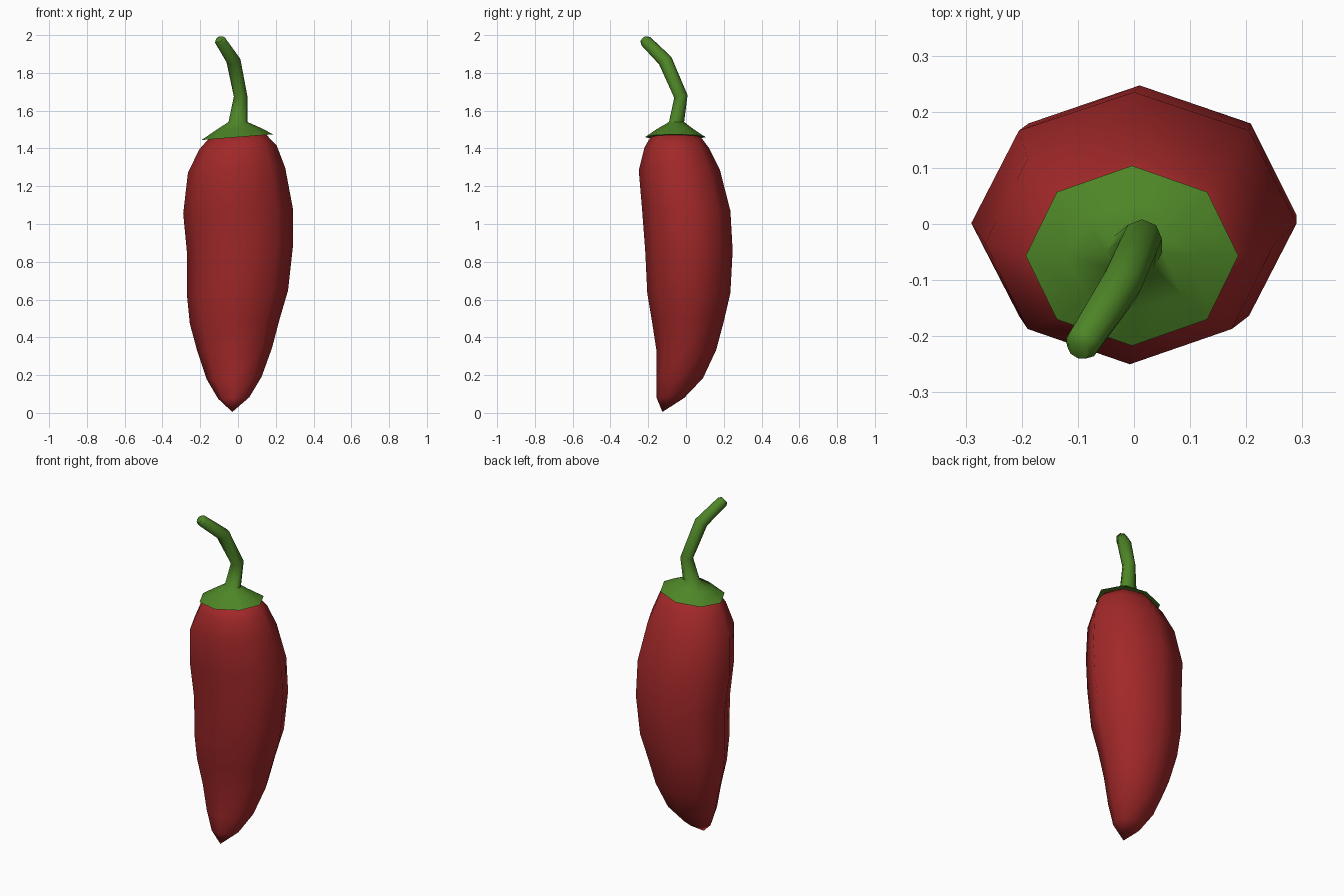
import bpy, bmesh, math
from mathutils import Vector

if "Cube" in bpy.data.objects:
    bpy.data.objects.remove(bpy.data.objects["Cube"])

SIDES = 8


def material(name, rgb):
    m = bpy.data.materials.new(name)
    m.diffuse_color = (*rgb, 1.0)
    m.use_nodes = True
    m.node_tree.nodes["Principled BSDF"].inputs["Base Color"].default_value = m.diffuse_color
    return m


def ellipse(x0, x1, y0, y1, z, tilt):
    """Eight-sided ring spanning the given extents, rising towards +x by tilt."""
    cx, cy, rx, ry = (x0 + x1) / 2, (y0 + y1) / 2, (x1 - x0) / 2, (y1 - y0) / 2
    pts = []
    for i in range(SIDES):
        a = 2 * math.pi * i / SIDES
        x = cx + rx * math.cos(a)
        pts.append(Vector((x, cy + ry * math.sin(a), z + tilt * x)))
    return pts


def tube_ring(center, axis, r):
    """Eight-sided ring square to an axis, aligned with x."""
    n = Vector(axis).normalized()
    v = n.cross(Vector((1, 0, 0))).normalized()
    u = v.cross(n)
    return [Vector(center) + r * (u * math.cos(a) + v * math.sin(a))
            for a in (2 * math.pi * i / SIDES for i in range(SIDES))]


def loft(name, rings, mat, angle):
    """Skin rings from bottom to top; a one-point ring makes a tip."""
    bm = bmesh.new()
    vs = [[bm.verts.new(p) for p in ring] for ring in rings]
    for a, b in zip(vs, vs[1:]):
        for i in range(SIDES):
            j = (i + 1) % SIDES
            if len(a) == 1:
                bm.faces.new((a[0], b[j], b[i]))
            else:
                bm.faces.new((a[i], a[j], b[j], b[i]))
    if len(vs[0]) > 1:
        bm.faces.new(vs[0][::-1])
    bm.faces.new(vs[-1])
    bmesh.ops.recalc_face_normals(bm, faces=bm.faces[:])
    me = bpy.data.meshes.new(name)
    bm.to_mesh(me)
    bm.free()
    me.materials.append(mat)
    ob = bpy.data.objects.new(name, me)
    bpy.context.collection.objects.link(ob)
    bpy.ops.object.select_all(action='DESELECT')
    ob.select_set(True)
    bpy.context.view_layer.objects.active = ob
    bpy.ops.object.shade_smooth_by_angle(angle=math.radians(angle))
    return ob


red = material("pepper red", (0.36, 0.021, 0.022))
green = material("stem green", (0.075, 0.235, 0.02))

# Pepper body: x extents, y extents, height of each ring
body = [
    (-0.105, 0.06, -0.155, -0.01, 0.08),
    (-0.165, 0.125, -0.157, 0.09, 0.185),
    (-0.215, 0.18, -0.157, 0.16, 0.335),
    (-0.255, 0.22, -0.18, 0.20, 0.485),
    (-0.27, 0.265, -0.205, 0.235, 0.635),
    (-0.27, 0.29, -0.216, 0.247, 0.86),
    (-0.29, 0.29, -0.232, 0.235, 1.07),
    (-0.265, 0.25, -0.25, 0.18, 1.285),
    (-0.205, 0.205, -0.22, 0.12, 1.405),
    (-0.15, 0.15, -0.185, 0.075, 1.465),
]
rings = [[Vector((-0.03, -0.125, 0.005))]]
rings += [ellipse(*r, 0.05) for r in body]
loft("pepper_body", rings, red, 60)

# Leafy cap flaring into the bent stem
rings = [
    ellipse(-0.14, 0.14, -0.17, 0.06, 1.46, 0.08),
    ellipse(-0.193, 0.186, -0.217, 0.104, 1.46, 0.08),
    ellipse(-0.12, 0.12, -0.155, 0.04, 1.502, 0.06),
    ellipse(-0.05, 0.05, -0.09, -0.01, 1.54, 0.0),
    tube_ring((0.014, -0.027, 1.675), (0.0, -0.2, 1), 0.036),
    tube_ring((-0.024, -0.11, 1.865), (-0.28, -0.62, 1), 0.038),
    tube_ring((-0.092, -0.213, 1.968), (-0.6, -0.95, 1), 0.032),
    tube_ring((-0.099, -0.224, 1.978), (-0.6, -0.95, 1), 0.022),
]
loft("cap_and_stem", rings, green, 60)
